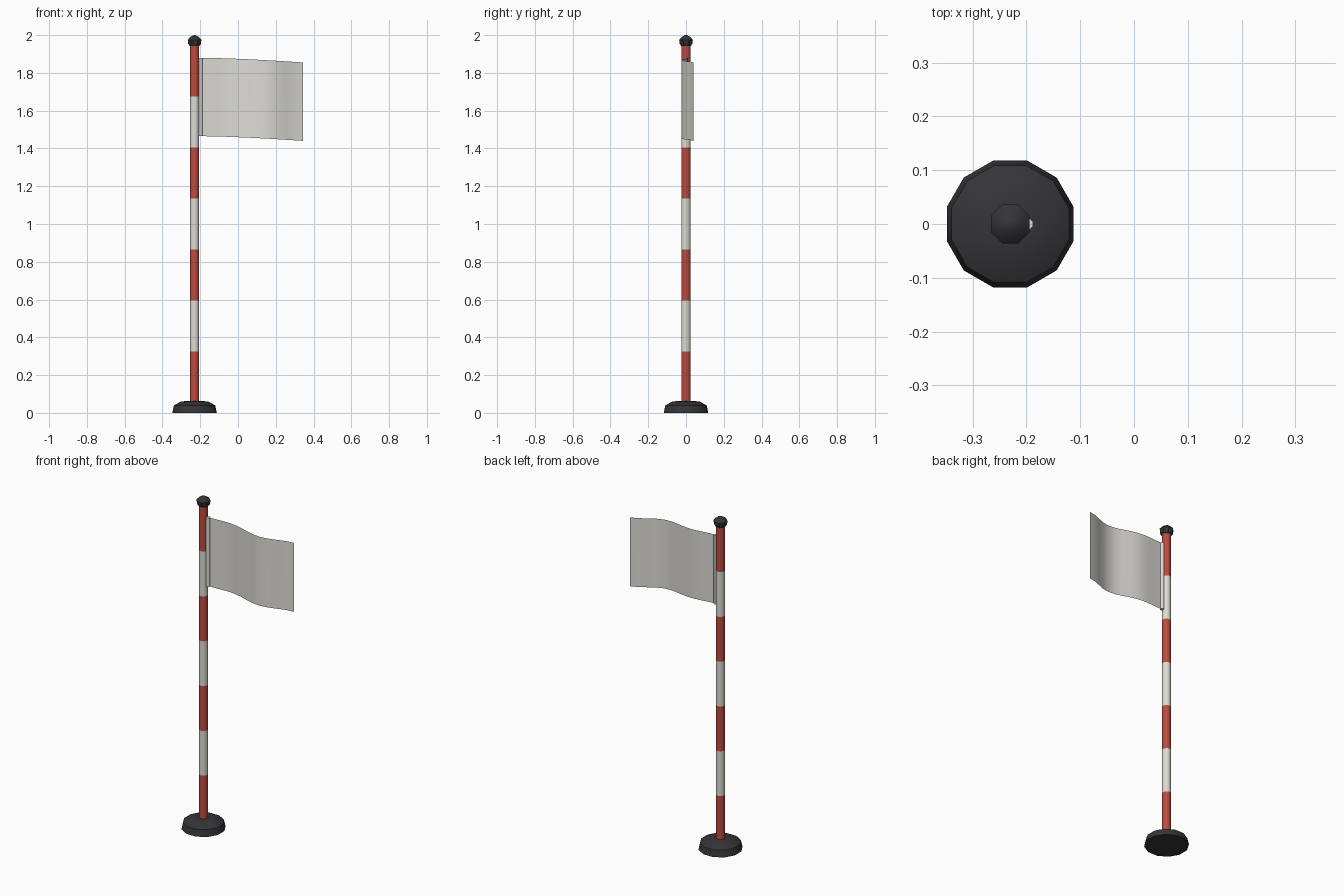
import bpy, bmesh, math

if "Cube" in bpy.data.objects:
    bpy.data.objects.remove(bpy.data.objects["Cube"])

PX = -0.23  # pole centre


def material(name, rgb):
    m = bpy.data.materials.new(name)
    m.diffuse_color = (*rgb, 1)
    m.use_nodes = True
    m.node_tree.nodes["Principled BSDF"].inputs["Base Color"].default_value = m.diffuse_color
    return m


RED = material("red", (0.50, 0.07, 0.05))
WHITE = material("white", (0.72, 0.71, 0.66))
BLACK = material("black", (0.035, 0.035, 0.04))


def finish(bm, name, mats, angle=35):
    me = bpy.data.meshes.new(name)
    bm.to_mesh(me)
    bm.free()
    for m in mats:
        me.materials.append(m)
    ob = bpy.data.objects.new(name, me)
    bpy.context.collection.objects.link(ob)
    bpy.ops.object.select_all(action='DESELECT')
    ob.select_set(True)
    bpy.context.view_layer.objects.active = ob
    bpy.ops.object.shade_smooth_by_angle(angle=math.radians(angle))
    return ob


def lathe(name, profile, sides, x, mats, angle=35):
    """Stack rings of (radius, z), cap both ends; ring materials alternate."""
    bm = bmesh.new()
    rings = []
    for r, z in profile:
        rings.append([bm.verts.new((x + r * math.cos((i + .5) * math.tau / sides),
                                    r * math.sin((i + .5) * math.tau / sides), z))
                      for i in range(sides)])
    for k, (a, b) in enumerate(zip(rings, rings[1:])):
        for i in range(sides):
            j = (i + 1) % sides
            f = bm.faces.new((a[i], a[j], b[j], b[i]))
            f.material_index = k % len(mats)
    bm.faces.new(rings[0][::-1])
    bm.faces.new(rings[-1])
    return finish(bm, name, mats, angle)


# Weighted foot
lathe("base", [(0.122, 0), (0.113, 0.04), (0.075, 0.06), (0.03, 0.064)], 12, PX, [BLACK])

# Striped pole: seven alternating bands
lathe("pole", [(0.025, 0.055 + 0.27 * i) for i in range(8)], 12, PX, [RED, WHITE])

# Faceted end cap
lathe("cap", [(0.028, 1.942), (0.037, 1.955), (0.039, 1.975), (0.025, 1.99), (0.006, 2.0)],
      8, PX, [BLACK])

# Sleeve holding the flag against the pole
lathe("flag_sleeve", [(0.012, 1.465), (0.012, 1.88)], 8, -0.199, [WHITE], 50)

# Waving flag: a single sheet whose ripple grows toward the free end
bm = bmesh.new()
N = 12
cols = []
for i in range(N + 1):
    t = i / N
    y = 0.04 * t * math.sin(2.5 * math.pi * t)
    sag = 0.025 * t ** 1.5
    cols.append([bm.verts.new((-0.199 + 0.544 * t, y, z - sag)) for z in (1.465, 1.88)])
for a, b in zip(cols, cols[1:]):
    bm.faces.new((a[0], b[0], b[1], a[1]))
finish(bm, "flag", [WHITE])
